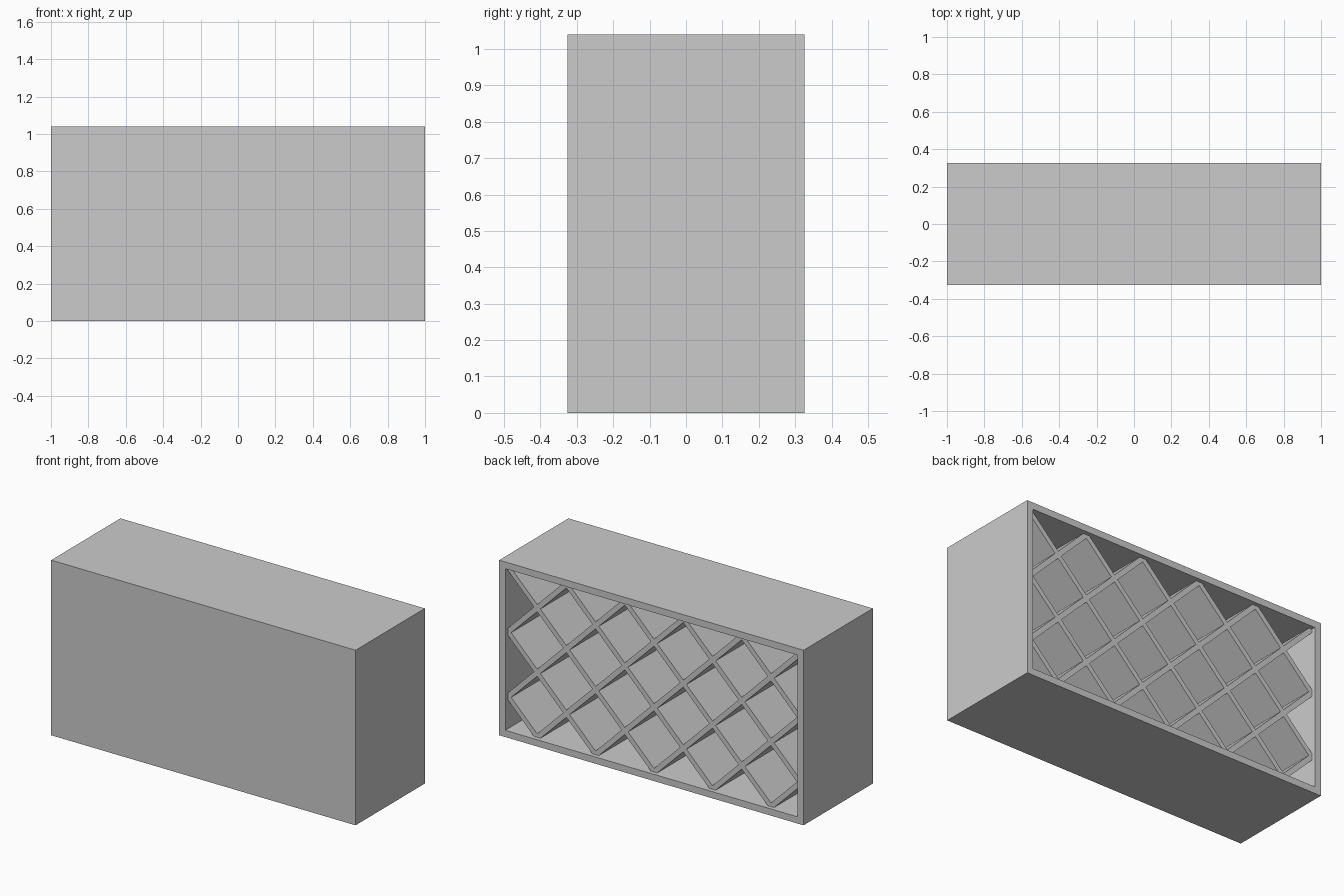
import bpy, bmesh
from mathutils import Vector, Matrix
from math import radians

if "Cube" in bpy.data.objects:
    bpy.data.objects.remove(bpy.data.objects["Cube"])

W, D, H = 2.0, 0.65, 1.04      # outer size
T = 0.04                       # case wall thickness
SLAT = 0.03                    # lattice board thickness
RECESS = 0.025                 # lattice set back from the opening
PITCH = (W - 2 * T) / 5        # five diamonds across


def finish(bm, name):
    bmesh.ops.recalc_face_normals(bm, faces=bm.faces)
    mesh = bpy.data.meshes.new(name)
    bm.to_mesh(mesh)
    bm.free()
    obj = bpy.data.objects.new(name, mesh)
    bpy.context.collection.objects.link(obj)
    return obj


def box(size, matrix):
    bm = bmesh.new()
    bmesh.ops.create_cube(bm, size=1, matrix=matrix @ Matrix.Diagonal((*size, 1)))
    return bm


# Case: box with the +y face inset and pushed in to hollow it out
bm = box((W, D, H), Matrix.Translation((0, 0, H / 2)))
bm.normal_update()
back = next(f for f in bm.faces if f.normal.y > 0.9)
bmesh.ops.inset_region(bm, faces=[back], thickness=T, use_even_offset=True)
bmesh.ops.translate(bm, verts=bmesh.ops.extrude_discrete_faces(bm, faces=[back])
                    ["faces"][0].verts[:], vec=(0, -(D - T), 0))
finish(bm, "case")


# Diagonal lattice boards, trimmed to the inside of the case
y0, y1 = -D / 2 + T, D / 2 - RECESS
left, right, bottom, top = -W / 2 + T, W / 2 - T, T, H - T
trims = [((left, 0, 0), (-1, 0, 0)), ((right, 0, 0), (1, 0, 0)),
         ((0, 0, bottom), (0, 0, -1)), ((0, 0, top), (0, 0, 1))]


def slat(x_top, side, name):
    m = (Matrix.Translation((x_top, (y0 + y1) / 2, top))
         @ Matrix.Rotation(radians(-45 * side), 4, 'Y'))
    bm = box((6, y1 - y0, SLAT), m)
    for co, no in trims:
        bmesh.ops.bisect_plane(bm, geom=bm.verts[:] + bm.edges[:] + bm.faces[:],
                               plane_co=Vector(co), plane_no=Vector(no),
                               clear_outer=True)
        bmesh.ops.holes_fill(bm, edges=[e for e in bm.edges if e.is_boundary])
    finish(bm, name)


for i, k in enumerate(range(-2, 5)):
    slat(right - PITCH * k, 1, f"rising_slat_{i + 1}")
    slat(-(right - PITCH * k), -1, f"falling_slat_{i + 1}")
